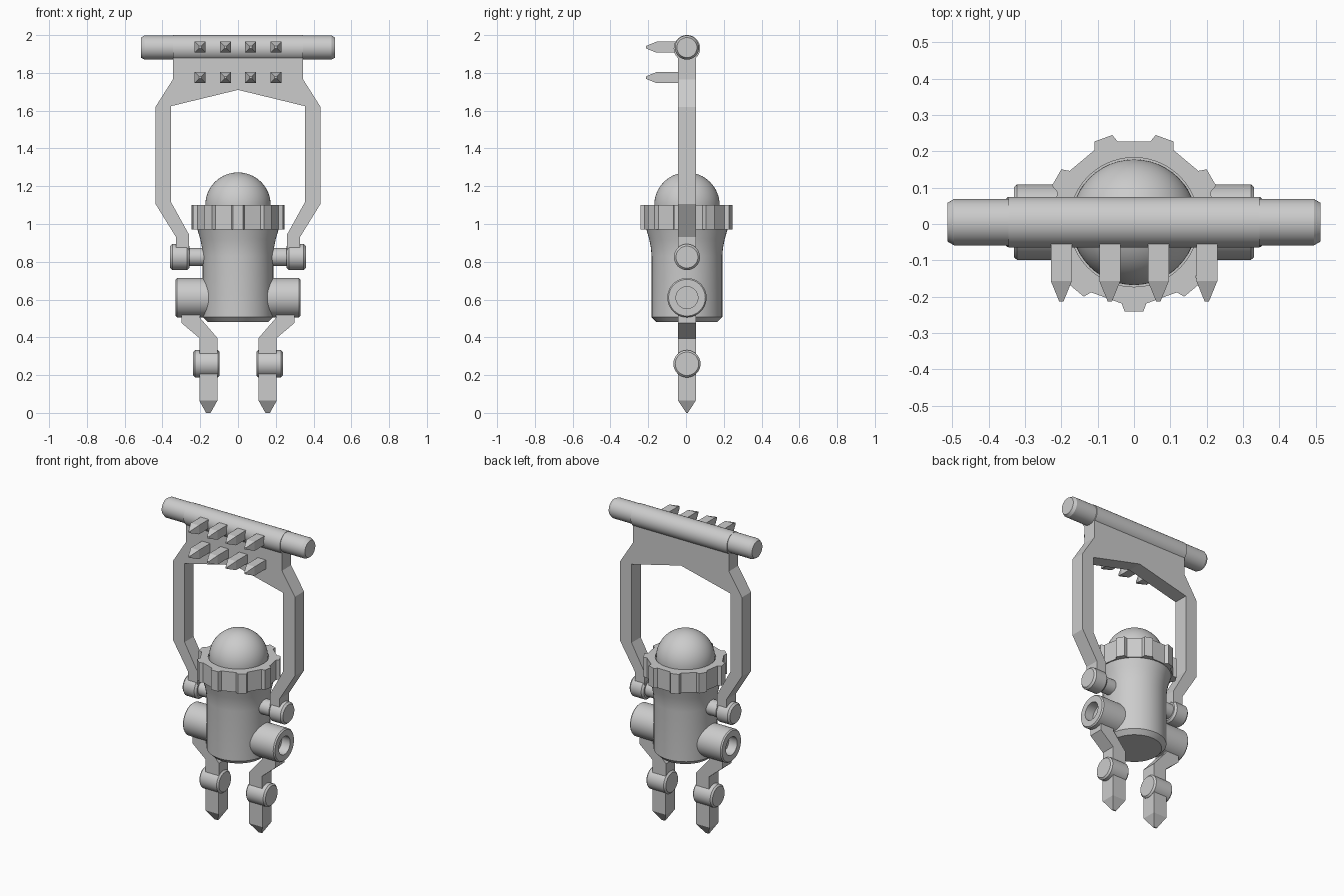
import bpy, bmesh
from math import sin, cos, pi, radians
from mathutils import Vector

if "Cube" in bpy.data.objects:
    bpy.data.objects.remove(bpy.data.objects["Cube"])

Y0 = 0.005  # common depth centre of all parts


def finish(name, bm, smooth=True):
    bmesh.ops.remove_doubles(bm, verts=bm.verts, dist=1e-5)
    bmesh.ops.recalc_face_normals(bm, faces=bm.faces)
    me = bpy.data.meshes.new(name)
    bm.to_mesh(me)
    bm.free()
    ob = bpy.data.objects.new(name, me)
    bpy.context.collection.objects.link(ob)
    if smooth:
        bpy.ops.object.select_all(action='DESELECT')
        ob.select_set(True)
        bpy.context.view_layer.objects.active = ob
        bpy.ops.object.shade_smooth_by_angle(angle=radians(30))
    return ob


def bridge(bm, rings):
    for a, b in zip(rings, rings[1:]):
        n = len(a)
        for i in range(n):
            bm.faces.new((a[i], a[(i + 1) % n], b[(i + 1) % n], b[i]))


def lathe(name, profile, axis='Z', z=0.0, side=1, seg=48):
    """Revolve (radius, height) points around the z axis or along x."""
    bm = bmesh.new()
    rings = []
    for r, h in profile:
        ring = []
        for i in range(seg):
            c, s = r * cos(2 * pi * i / seg), r * sin(2 * pi * i / seg)
            p = (c, Y0 + s, z + h) if axis == 'Z' else (side * h, Y0 + c, z + s)
            ring.append(bm.verts.new(p))
        rings.append(ring)
    bridge(bm, rings)
    for ring in (rings[0], rings[-1]):
        bm.faces.new(ring)
    # a profile ending in a tiny radius is closed by its cap face
    return finish(name, bm)


def plate(name, outline, depth=0.047):
    """Extrude an x-z outline through the depth."""
    bm = bmesh.new()
    rings = [[bm.verts.new((x, Y0 + d, z)) for x, z in outline] for d in (-depth, depth)]
    bridge(bm, rings)
    for ring in rings:
        bm.faces.new(ring)
    return finish(name, bm, False)


def spike(name, sections):
    """Loft square sections: (centre, half u vector, half v vector)."""
    bm = bmesh.new()
    rings = [[bm.verts.new(Vector(c) + Vector(u) * a + Vector(v) * b)
              for a, b in ((-1, -1), (1, -1), (1, 1), (-1, 1))] for c, u, v in sections]
    bridge(bm, rings)
    for ring in (rings[0], rings[-1]):
        bm.faces.new(ring)
    return finish(name, bm, False)


# body barrel, flared at the top
lathe("body", [(.16, .48), (.187, .507), (.187, .83), (.191, .875), (.2, .92),
               (.215, .972), (.2, 1.0), (.2, 1.085)])

# dome head
lathe("dome", [(.173, 1.07)] + [(.173 * cos(t * pi / 32) + 1e-4, 1.1 + .173 * sin(t * pi / 32))
                                for t in range(17)])

# toothed collar with nine teeth and flat gaps
bm = bmesh.new()
outer, inner = [], []
for k in range(9):
    for off in (-8.6, -6, 0, 6, 8.6, 14, 20, 26):
        a = radians(-90 + 40 * k + off)
        if abs(off) <= 6:
            r = .246 / cos(radians(off))
        else:
            r = .222 / cos(radians(20 - off)) if off > 0 else .222 / cos(radians(11.4))
        outer.append((r * cos(a), Y0 + r * sin(a)))
        inner.append((.178 * cos(a), Y0 + .178 * sin(a)))
loops = [[bm.verts.new((x, y, z)) for x, y in pts]
         for pts, z in ((inner, .972), (outer, .972), (outer, 1.1), (inner, 1.1))]
bridge(bm, loops + [loops[0]])
finish("toothed_collar", bm, False)

# top bar and its sleeve
lathe("top_bar", [(.053, -.514), (.064, -.495), (.064, .495), (.053, .514)], 'X', 1.934)
lathe("bar_sleeve", [(.07, -.345), (.07, .345)], 'X', 1.93)

# yoke: upper plate with two bent arms, outlined as one profile
half = [(.345, 1.93), (.345, 1.765), (.437, 1.62), (.437, 1.107), (.328, .93), (.328, .83),
        (.26, .83), (.26, .945), (.354, 1.115), (.354, 1.624)]
plate("yoke", half + [(0, 1.71)] + [(-x, z) for x, z in reversed(half)])

# two rows of spikes on the front of the plate
for z, base in ((1.936, -.03), (1.775, -.03)):
    for i in range(4):
        x = -.2 + i * .1335
        spike("front_spike", [((x, y, z), (h, 0, 0), (0, 0, h))
                              for y, h in ((base, .029), (-.157, .029), (-.213, .006))])

for s, label in ((1, "right"), (-1, "left")):
    # upper pivot with its pin into the body
    lathe(label + "_upper_pin", [(.048, .15), (.048, .28)], 'X', .825, s)
    lathe(label + "_upper_pivot", [(.058, .258), (.069, .27), (.069, .348), (.058, .36)],
          'X', .825, s)
    # shoulder drum with a recessed hole
    lathe(label + "_drum", [(.104, .12), (.104, .322), (.097, .33), (.058, .33), (.058, .27)],
          'X', .61, s)
    # lower arm
    plate(label + "_lower_arm", [(s * x, z) for x, z in (
        (.2, .55), (.298, .55), (.298, .475), (.203, .395), (.203, .27),
        (.108, .27), (.108, .395), (.2, .502))])
    # lower pivot
    lathe(label + "_lower_pivot", [(.062, .097), (.072, .107), (.072, .227), (.062, .237)],
          'X', .26, s)
    # claw with a tapered tip
    spike(label + "_claw", [((s * .157, Y0, z), (hx, 0, 0), (0, hy, 0))
                            for z, hx, hy in ((.25, .048, .047), (.065, .048, .047),
                                              (0, .012, .004))])
